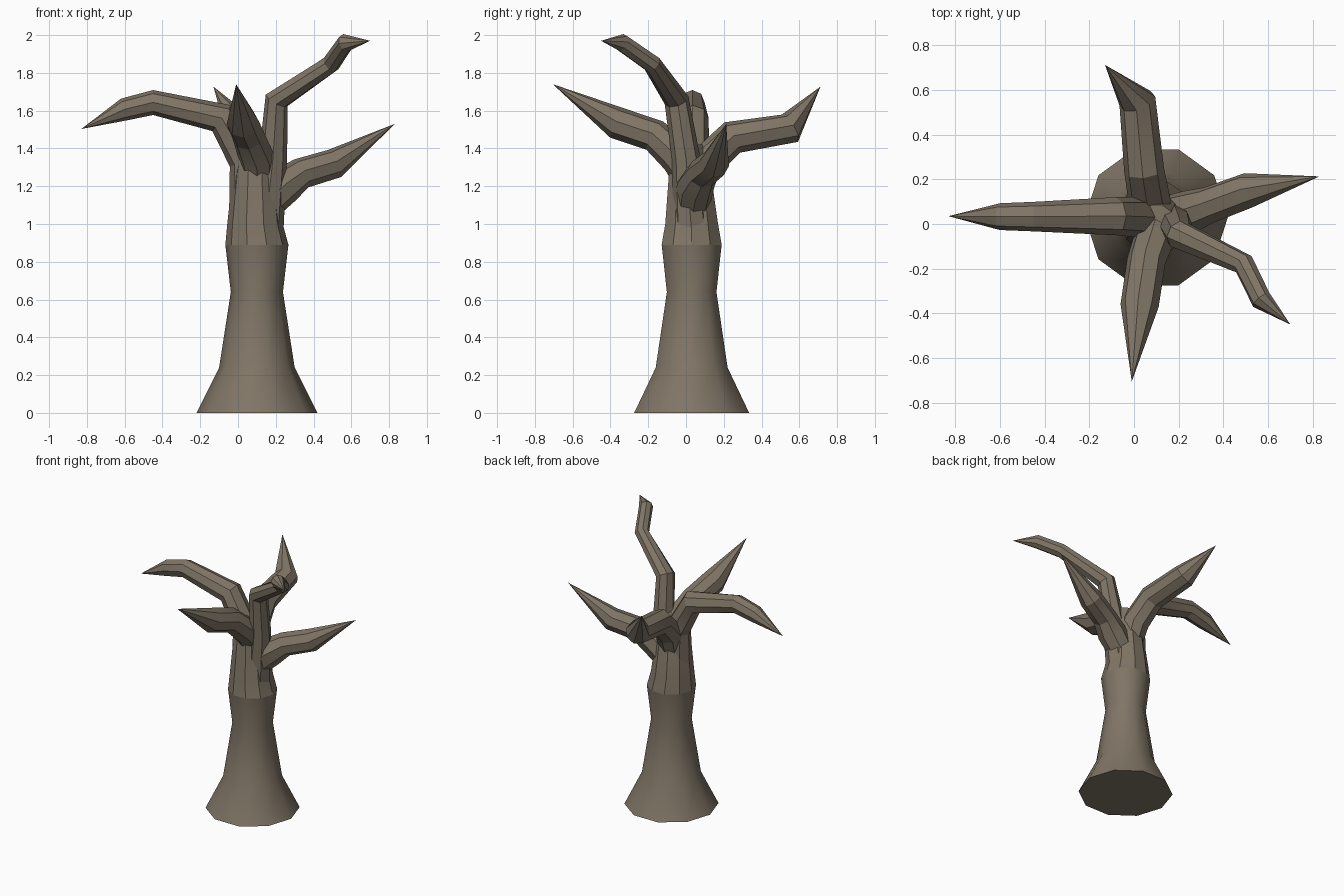
import bpy, bmesh, math
from mathutils import Vector

if "Cube" in bpy.data.objects:
    bpy.data.objects.remove(bpy.data.objects["Cube"])

bark = bpy.data.materials.new("grey brown bark")
bark.diffuse_color = (0.215, 0.178, 0.132, 1)
bark.use_nodes = True
bark.node_tree.nodes["Principled BSDF"].inputs["Base Color"].default_value = bark.diffuse_color


def tube(name, path, sides, smooth_angle, upright=False):
    """Loft rings along (x, y, z, radius) points; zero radius makes a point."""
    bm = bmesh.new()
    pts = [Vector(p[:3]) for p in path]
    rings = []
    side = Vector((1, 0, 0))
    if not upright and abs((pts[-1] - pts[0]).normalized().x) > 0.6:
        side = Vector((0, 1, 0))
    for i, p in enumerate(pts):
        a = (p - pts[i - 1]).normalized() if i else Vector()
        b = (pts[i + 1] - p).normalized() if i < len(pts) - 1 else Vector()
        t = Vector((0, 0, 1)) if upright else (a + b).normalized()
        side = (side - t * side.dot(t)).normalized()
        up = t.cross(side)
        r = path[i][3]
        if r == 0:
            rings.append([bm.verts.new(p)])
            continue
        rings.append([bm.verts.new(p + r * (math.cos(k * math.tau / sides) * side
                                            + math.sin(k * math.tau / sides) * up))
                      for k in range(sides)])
    for lo, hi in zip(rings, rings[1:]):
        for k in range(sides):
            n = (k + 1) % sides
            if len(hi) == 1:
                bm.faces.new((lo[k], lo[n], hi[0]))
            else:
                bm.faces.new((lo[k], lo[n], hi[n], hi[k]))
    bm.faces.new(rings[0][::-1])
    if len(rings[-1]) > 1:
        bm.faces.new(rings[-1])
    bmesh.ops.recalc_face_normals(bm, faces=bm.faces)
    me = bpy.data.meshes.new(name)
    bm.to_mesh(me)
    bm.free()
    me.materials.append(bark)
    ob = bpy.data.objects.new(name, me)
    bpy.context.collection.objects.link(ob)
    bpy.ops.object.select_all(action='DESELECT')
    ob.select_set(True)
    bpy.context.view_layer.objects.active = ob
    bpy.ops.object.shade_smooth_by_angle(angle=math.radians(smooth_angle))
    return ob


# Flared ten-sided trunk, smooth below the collar
tube("trunk", [(.10, .03, 0, .32), (.10, .03, .24, .20), (.10, .03, .64, .138),
               (.10, .03, .89, .167)], 10, 40, True)

# Faceted crown of the trunk where the limbs part
tube("crown", [(.10, .03, .89, .167), (.09, .03, 1.0, .147), (.09, .02, 1.28, .115),
               (.10, .01, 1.42, .08)], 10, 20, True)

# Bare limbs: x, y, z, radius
limbs = {
    "left_limb": [(.07, .03, .9, .12), (.045, .03, 1.33, .092), (-.085, .035, 1.56, .085),
                  (-.45, .033, 1.643, .066), (-.6, .033, 1.607, .06), (-.83, .035, 1.503, 0)],
    "top_limb": [(.14, .03, .95, .10), (.185, .0, 1.35, .075), (.205, -.05, 1.655, .066),
                 (.492, -.18, 1.848, .05), (.57, -.34, 1.96, .048), (.70, -.45, 1.97, 0)],
    "right_limb": [(.12, .03, 1.08, .09), (.24, .05, 1.2, .10), (.335, .085, 1.268, .083),
                   (.51, .15, 1.32, .08), (.83, .213, 1.53, 0)],
    "front_limb": [(.10, .05, 1.2, .09), (.10, -.04, 1.35, .095), (.055, -.165, 1.468, .087),
                   (.025, -.365, 1.535, .086), (-.01, -.705, 1.74, 0)],
    "back_limb": [(.08, .03, 1.12, .08), (.07, .10, 1.32, .095), (.045, .245, 1.458, .09),
                  (.015, .55, 1.507, .084), (-.13, .712, 1.727, 0)],
}
for name, path in limbs.items():
    tube(name, path, 8, 20)
